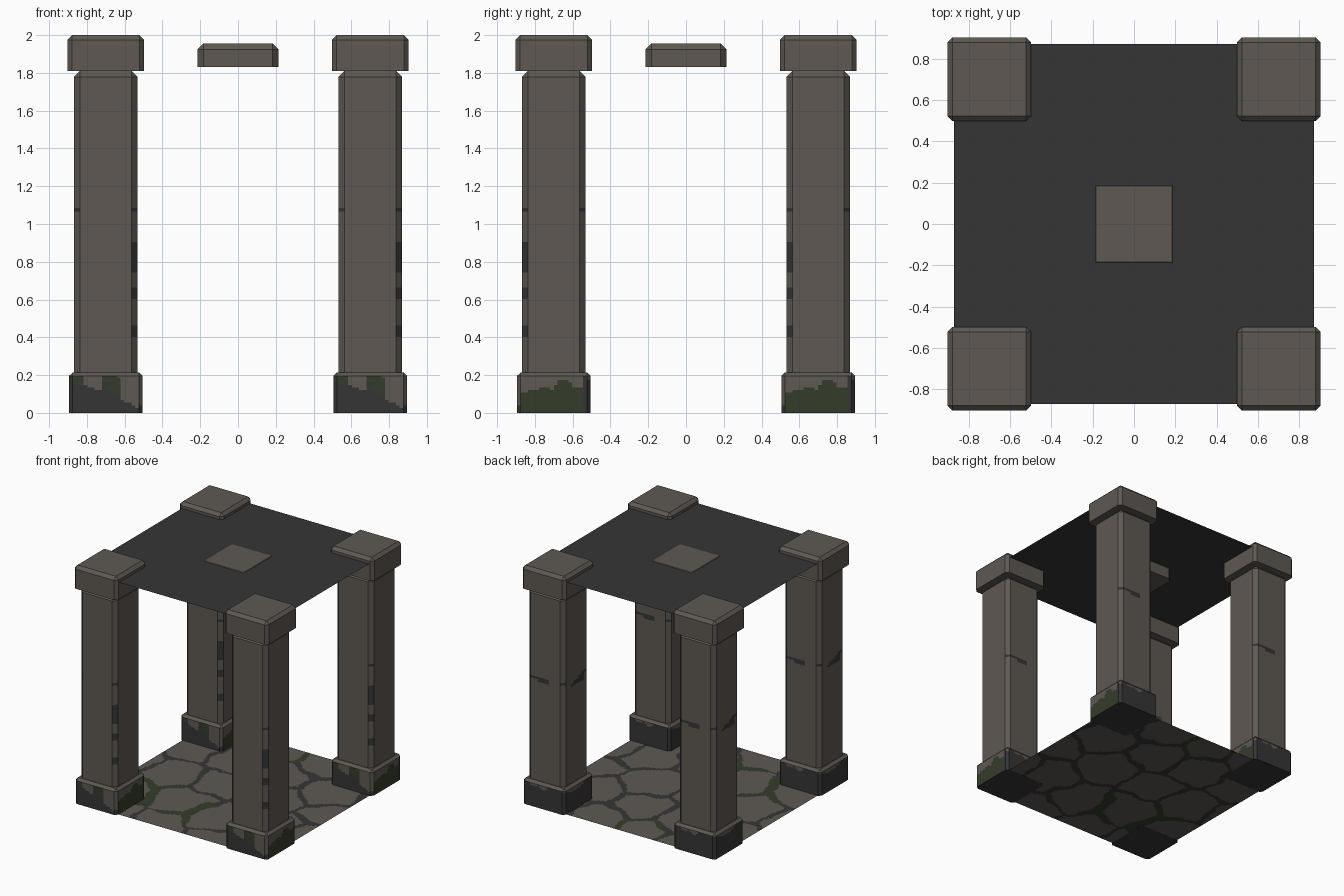
import bpy, bmesh, math, random
from mathutils import Vector, noise

if "Cube" in bpy.data.objects:
    bpy.data.objects.remove(bpy.data.objects["Cube"])

random.seed(4)


def material(name, rgb):
    m = bpy.data.materials.new(name)
    m.diffuse_color = (*rgb, 1)
    m.use_nodes = True
    m.node_tree.nodes["Principled BSDF"].inputs["Base Color"].default_value = m.diffuse_color
    return m


MATS = [material("stone", (0.112, 0.099, 0.084)),
        material("dark_mortar", (0.036, 0.036, 0.036)),
        material("moss", (0.034, 0.046, 0.023))]
STONE, DARK, MOSS = 0, 1, 2


def finish(bm, name, rule=None):
    """Turn a bmesh into a mesh, colouring every face by a rule."""
    bm.normal_update()
    if rule:
        for f in bm.faces:
            f.material_index = rule(f.calc_center_median(), f.normal)
    me = bpy.data.meshes.new(name)
    bm.to_mesh(me)
    bm.free()
    for m in MATS:
        me.materials.append(m)
    return me


def place(me, name, loc=(0, 0, 0)):
    ob = bpy.data.objects.new(name, me)
    ob.location = loc
    bpy.context.collection.objects.link(ob)
    return ob


def block(half, z0, z1, chamfer, grid=None):
    """Square block, chamfered on upright and top edges; optional paint grid."""
    bm = bmesh.new()
    bmesh.ops.create_cube(bm, size=2)
    for v in bm.verts:
        v.co = (v.co.x * half, v.co.y * half, z1 if v.co.z > 0 else z0)
    edges = [e for e in bm.edges if max(v.co.z for v in e.verts) > z0 + 1e-4]
    bmesh.ops.bevel(bm, geom=edges, offset=chamfer, segments=1, affect='EDGES')
    if grid:
        for axis, (lo, hi) in enumerate([(-half, half), (-half, half), (z0, z1)]):
            n = round((hi - lo) / grid[axis])
            no = Vector((0, 0, 0))
            no[axis] = 1
            for k in range(1, n):
                co = no * (lo + (hi - lo) * k / n)
                bmesh.ops.bisect_plane(bm, geom=bm.verts[:] + bm.edges[:] + bm.faces[:],
                                       plane_co=co, plane_no=no)
    return bm


def wobble(p, scale, amount):
    return noise.noise(Vector(p) * scale) * amount


def base_rule(c, n):
    """Mossy stone on the front and right, dark on the back and left."""
    if n.z > 0.3:
        return STONE
    w = wobble(c, 14, 0.05)
    if n.z < -0.5:
        return DARK
    if n.x > 0.9:
        edge = 0.125 + 0.03 * math.sin(c.y * 14 + 1) + w
        return DARK if c.y > 0.165 else (MOSS if c.z < edge else STONE)
    if n.y < -0.6:
        if c.x > 0.08 + w * 0.5:
            return STONE if c.z > 0.04 + w else DARK
        if math.hypot(c.x + 0.06, (c.z - 0.165) * 1.4) < 0.055 + w * 0.6:
            return STONE
        return MOSS if c.z + w * 1.5 > 0.15 or (c.x > 0.03 and c.z > 0.09 + w) else DARK
    return STONE if c.z + w * 1.5 > 0.185 else DARK


def shaft_rule(c, n):
    """Short cracks around mid height and a chipped front right corner."""
    w = wobble(c, 12, 0.03)
    corner = abs(n.x) > 0.3 and abs(n.y) > 0.3
    if corner and abs(c.z - 1.08) < 0.013:
        return DARK
    if corner and n.x > 0 > n.y and 0.3 < c.z < 0.9 and w > 0.002:
        return DARK
    if n.y > 0.9 and c.x > -0.02 and abs(c.z - 1.07 - w * 0.5) < 0.016:
        return DARK
    if n.x < -0.9:
        if math.hypot(c.y + 0.06, c.z - 1.06 - w) < 0.035:
            return DARK
        if abs(c.y + 0.03) < 0.09 and abs(c.z - 1.06 + c.y * 0.3 + w) < 0.012:
            return DARK
    return STONE


# Four matching pillars
base = finish(block(0.195, 0, 0.215, 0.02, (0.0195, 0.0195, 0.0134)), "pillar_base", base_rule)
shaft = finish(block(0.169, 0.2, 1.81, 0.032, (0.034, 0.034, 0.02)), "pillar_shaft", shaft_rule)
cap = finish(block(0.203, 1.81, 2.0, 0.025), "pillar_cap")
for sy, row in ((-1, "front"), (1, "back")):
    for sx, side in ((-1, "left"), (1, "right")):
        for me, part in ((base, "base"), (shaft, "shaft"), (cap, "cap")):
            place(me, f"{row}_{side}_pillar_{part}", (sx * 0.70, sy * 0.70, 0))

# Ceiling sheet and the boss in its middle
bm = bmesh.new()
bmesh.ops.create_grid(bm, x_segments=1, y_segments=1, size=0.87)
place(finish(bm, "ceiling", lambda c, n: DARK), "ceiling", (0, 0, 1.952))
place(finish(block(0.215, 1.83, 1.956, 0.032), "ceiling_boss"), "ceiling_boss")

# Floor of irregular flagstones with dark joints and mossy spots
SEEDS = [Vector(((i + 0.25 * (j % 2) * 2 - 0.25) * 0.45 + random.uniform(-0.09, 0.09),
                 j * 0.42 + random.uniform(-0.09, 0.09)))
         for i in range(-3, 4) for j in range(-3, 4)]
MOSS_SPOTS = [Vector((-0.13, -0.5)), Vector((-0.54, -0.4)), Vector((-0.1, 0.83))]


def floor_rule(c, n):
    p = Vector((c.x + wobble(c, 6, 0.05), c.y + wobble(c + Vector((5, 3, 0)), 6, 0.05)))
    d = sorted((p - s).length for s in SEEDS)
    mossy = min((p - s).length for s in MOSS_SPOTS) < 0.24
    width = 0.04 + wobble(c, 5, 0.03) + (0.025 if mossy else 0)
    if d[1] - d[0] > width:
        return STONE
    return MOSS if mossy else DARK


bm = bmesh.new()
bmesh.ops.create_grid(bm, x_segments=120, y_segments=120, size=0.87)
place(finish(bm, "floor", floor_rule), "floor", (0, 0, 0.001))
